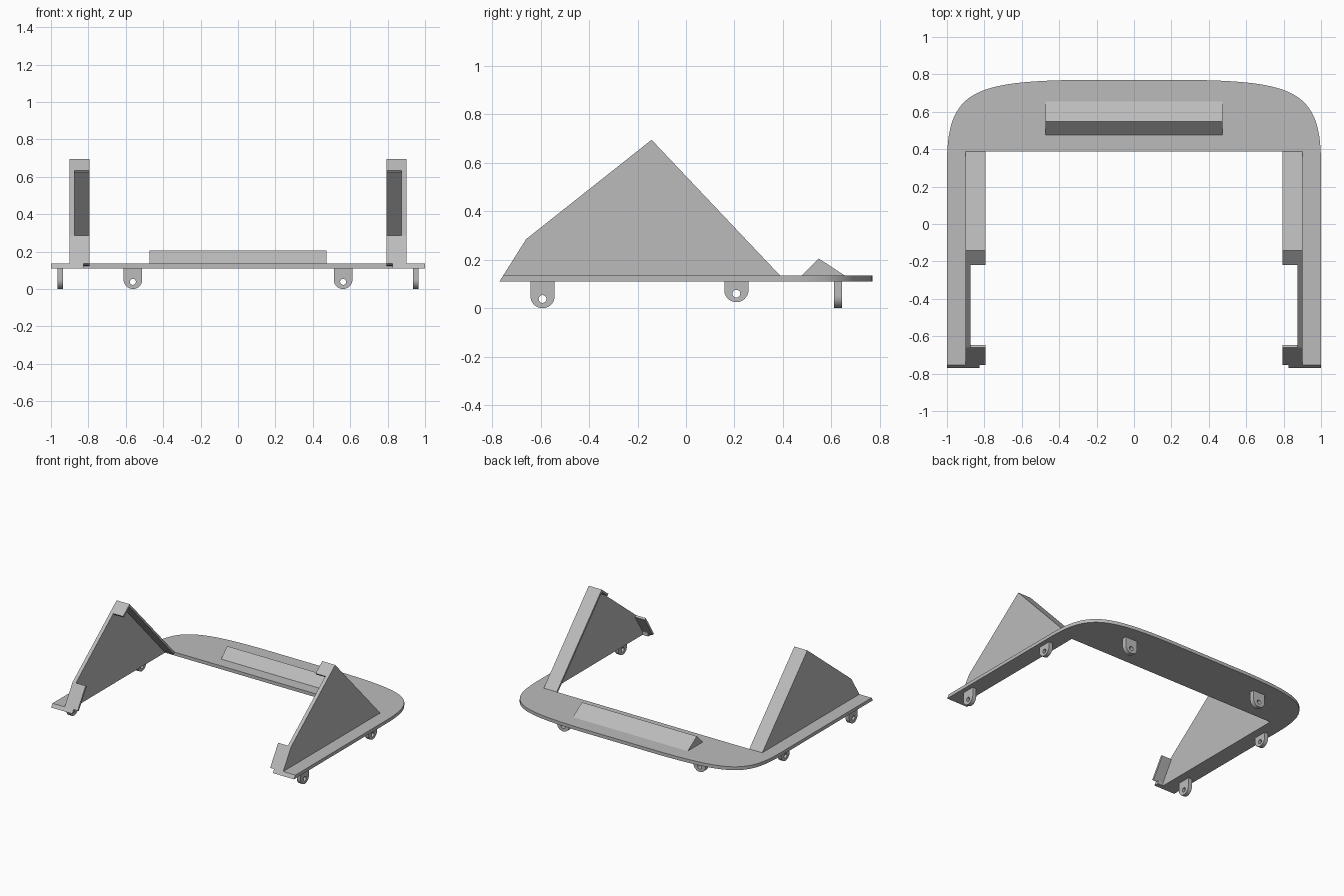
import bpy, bmesh, math
from mathutils import Vector
from mathutils.geometry import interpolate_bezier

cube = bpy.data.objects.get("Cube")
if cube:
    bpy.data.objects.remove(cube)

grey = bpy.data.materials.new("plain grey")
grey.use_nodes = True
grey.diffuse_color = (0.5, 0.5, 0.5, 1)
grey.node_tree.nodes["Principled BSDF"].inputs["Base Color"].default_value = (0.5, 0.5, 0.5, 1)

Z0, Z1 = 0.11, 0.135           # plate underside and top
IN, LIP = 0.9, 0.793           # plate inner edge, flange inner edge


def prism(name, outline, axis, lo, hi, smooth=False):
    """Extrude a 2D outline along x, y or z from lo to hi."""
    place = {"x": lambda a, b, d: (d, a, b),
             "y": lambda a, b, d: (a, d, b),
             "z": lambda a, b, d: (a, b, d)}[axis]
    bm = bmesh.new()
    face = bm.faces.new([bm.verts.new(place(a, b, lo)) for a, b in outline])
    ext = bmesh.ops.extrude_face_region(bm, geom=[face])
    moved = [g for g in ext["geom"] if isinstance(g, bmesh.types.BMVert)]
    bmesh.ops.translate(bm, verts=moved, vec=place(0, 0, hi - lo))
    bmesh.ops.recalc_face_normals(bm, faces=bm.faces)
    mesh = bpy.data.meshes.new(name)
    bm.to_mesh(mesh)
    bm.free()
    mesh.materials.append(grey)
    ob = bpy.data.objects.new(name, mesh)
    bpy.context.collection.objects.link(ob)
    if smooth:
        bpy.ops.object.select_all(action="DESELECT")
        ob.select_set(True)
        bpy.context.view_layer.objects.active = ob
        bpy.ops.object.shade_smooth_by_angle(angle=math.radians(35))
    return ob


def strip(a, b, thick):
    """Outline of a flat bar from a to b, thickened to the right of its direction."""
    a, b = Vector(a), Vector(b)
    d = (b - a).normalized()
    n = Vector((d.y, -d.x)) * thick
    return [a, b, b + n, a + n]


def lug(name, axis, centre, bottom, hole_z, lo, hi):
    """Round-ended hanging tab with a drilled hole."""
    r = 0.05
    arc = [(centre + r * math.cos(t), bottom + r + r * math.sin(t))
           for t in (math.pi + math.pi * i / 20 for i in range(21))]
    ob = prism(name, [(centre - r, Z0)] + arc + [(centre + r, Z0)], axis, lo, hi)
    ring = [(centre + 0.016 * math.cos(i * math.tau / 24),
             hole_z + 0.016 * math.sin(i * math.tau / 24)) for i in range(24)]
    cutter = prism(name + "_hole_cutter", ring, axis, lo - 0.02, hi + 0.02)
    mod = ob.modifiers.new("hole", "BOOLEAN")
    mod.operation, mod.solver, mod.object = "DIFFERENCE", "EXACT", cutter
    bpy.ops.object.select_all(action="DESELECT")
    ob.select_set(True)
    bpy.context.view_layer.objects.active = ob
    bpy.ops.object.modifier_apply(modifier="hole")
    bpy.data.objects.remove(cutter)
    bpy.ops.object.shade_smooth_by_angle(angle=math.radians(35))


# U-shaped base plate with rounded back corners and bevelled front tips
corner = interpolate_bezier(Vector((1, 0.32, 0)), Vector((1, 0.70, 0)),
                            Vector((0.87, 0.76, 0)), Vector((0.33, 0.77, 0)), 28)
half = [(IN, 0.388), (IN, -0.735), (0.826, -0.735), (0.826, -0.77), (1, -0.77)]
half += [(p.x, p.y) for p in corner]
plate = prism("base_plate", half + [(-x, y) for x, y in reversed(half)], "z", Z0, Z1, True)
for v in plate.data.vertices:
    if v.co.y < -0.76 and v.co.z > Z0 + 0.01:
        v.co.y += 0.016

# Low triangular ridge on the back bar
prism("back_ridge", [(0.477, Z1), (0.548, 0.205), (0.655, Z1)], "x", -0.473, 0.473)

# Side fins: thin wall, back flange and two front lips
foot, knee, peak, tail = (-0.754, Z1), (-0.66, 0.285), (-0.142, 0.695), (0.388, Z1)
lip_end = Vector(peak).lerp(Vector(knee), 0.15)
for side, s in (("left", 1), ("right", -1)):
    def span(a, b):
        return sorted((s * a, s * b))
    wall = [(-0.77, Z0), knee, peak, tail, (0.388, Z0)]
    prism(side + "_fin_wall", wall, "x", *span(0.873, IN))
    prism(side + "_back_flange", strip(peak, tail, 0.016), "x", *span(LIP, 0.88))
    prism(side + "_peak_lip", strip(lip_end, peak, 0.016), "x", *span(LIP, 0.88))
    prism(side + "_front_lip", strip(foot, knee, 0.016), "x", *span(LIP, 0.88))

    # Mounting lugs under the plate
    lug(side + "_front_lug", "x", -0.592, 0.0, 0.038, *span(0.935, 0.965))
    lug(side + "_middle_lug", "x", 0.208, 0.025, 0.06, *span(0.935, 0.965))
    lug(side + "_back_lug", "y", s * 0.562, 0.0, 0.038, 0.61, 0.643)
